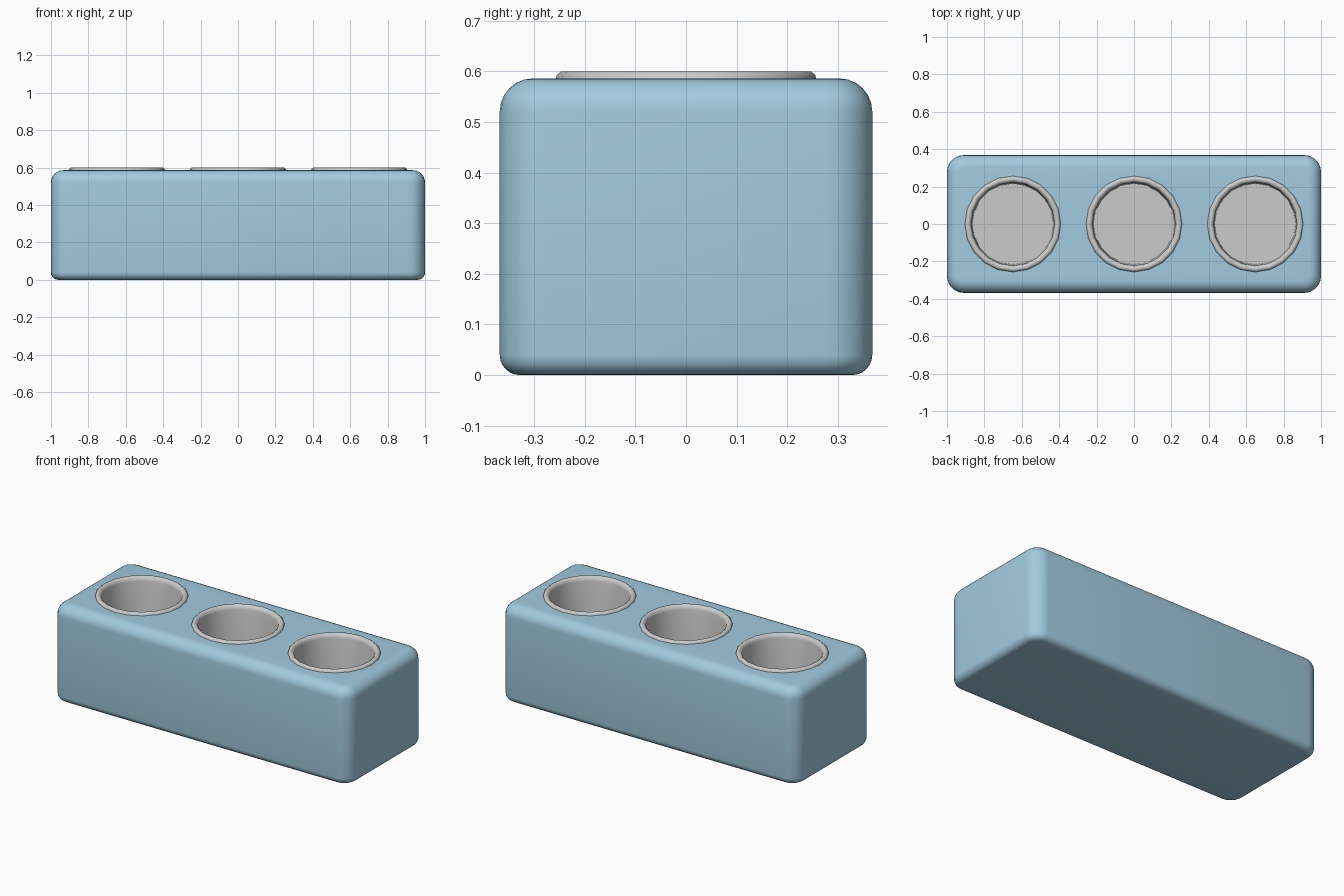
import bpy, bmesh, math

if "Cube" in bpy.data.objects:
    bpy.data.objects.remove(bpy.data.objects["Cube"])

SIDES = 20
CUP_X = (-0.648, 0.0, 0.648)


def material(name, rgb):
    m = bpy.data.materials.new(name)
    m.diffuse_color = (*rgb, 1.0)
    m.use_nodes = True
    m.node_tree.nodes["Principled BSDF"].inputs["Base Color"].default_value = m.diffuse_color
    return m


blue = material("pale blue", (0.36, 0.60, 0.74))
grey = material("light grey", (0.60, 0.60, 0.60))


def loft(name, rings, mat, cap_start=True, cap_end=True, closed=False):
    """Skin a list of equal-length point rings."""
    bm = bmesh.new()
    vs = [[bm.verts.new(p) for p in r] for r in rings]
    n = len(rings[0])
    pairs = list(zip(vs, vs[1:]))
    if closed:
        pairs.append((vs[-1], vs[0]))
    for a, b in pairs:
        for i in range(n):
            j = (i + 1) % n
            bm.faces.new((a[i], a[j], b[j], b[i]))
    if cap_start:
        bm.faces.new(vs[0][::-1])
    if cap_end:
        bm.faces.new(vs[-1])
    bmesh.ops.recalc_face_normals(bm, faces=bm.faces)
    me = bpy.data.meshes.new(name)
    bm.to_mesh(me)
    bm.free()
    me.materials.append(mat)
    ob = bpy.data.objects.new(name, me)
    bpy.context.collection.objects.link(ob)
    return ob


def activate(ob):
    bpy.ops.object.select_all(action='DESELECT')
    ob.select_set(True)
    bpy.context.view_layer.objects.active = ob


def rounded_ring(inset, z, hx=1.0, hy=0.368, radius=0.09, seg=6):
    r = radius - inset
    pts = []
    for k, (sx, sy) in enumerate(((1, 1), (-1, 1), (-1, -1), (1, -1))):
        for i in range(seg + 1):
            a = math.pi / 2 * (k + i / seg)
            pts.append((sx * (hx - radius) + r * math.cos(a),
                        sy * (hy - radius) + r * math.sin(a), z))
    return pts


def circle(x, r, z):
    return [(x + r * math.cos(2 * math.pi * i / SIDES),
             r * math.sin(2 * math.pi * i / SIDES), z) for i in range(SIDES)]


# Rounded block: small round at the bottom, larger one at the top
TOP, RB, RT, N = 0.586, 0.04, 0.065, 6
angles = [math.pi / 2 * i / N for i in range(N + 1)]
rings = [rounded_ring(RB * (1 - math.sin(a)), RB * (1 - math.cos(a))) for a in angles]
rings += [rounded_ring(RT * (1 - math.cos(a)), TOP - RT * (1 - math.sin(a))) for a in angles]
body = loft("body", rings, blue)

# Cup holes in the block
for i, x in enumerate(CUP_X):
    cutter = loft(f"hole_cutter_{i + 1}", [circle(x, 0.24, 0.09), circle(x, 0.24, 0.8)], blue)
    cutter.hide_render = True
    mod = body.modifiers.new("hole", 'BOOLEAN')
    mod.operation = 'DIFFERENCE'
    mod.solver = 'EXACT'
    mod.object = cutter
    activate(body)
    bpy.ops.object.modifier_apply(modifier=mod.name)
    bpy.data.objects.remove(cutter)
activate(body)
bpy.ops.object.shade_smooth_by_angle(angle=math.radians(35))

# Cup liners with a rolled lip
profile = [(0.239, 0.10), (0.239, 0.582), (0.257, 0.584), (0.256, 0.592),
           (0.247, 0.600), (0.236, 0.600), (0.226, 0.592), (0.222, 0.575), (0.216, 0.11)]
for i, x in enumerate(CUP_X):
    cup = loft(f"cup_liner_{i + 1}", [circle(x, r, z) for r, z in profile], grey)
    activate(cup)
    bpy.ops.object.shade_smooth_by_angle(angle=math.radians(50))
